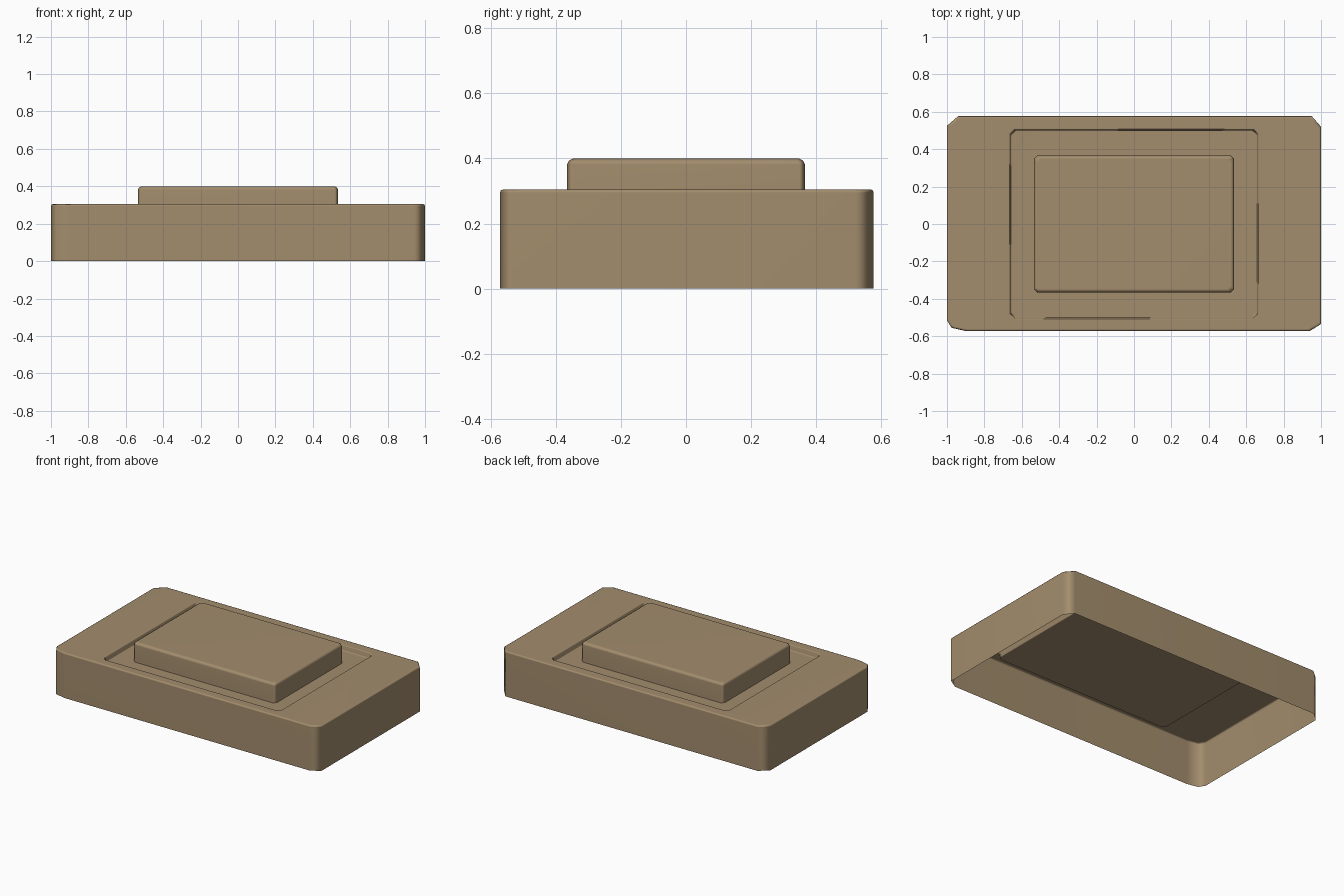
import bpy
import bmesh
import math

cube = bpy.data.objects.get("Cube")
if cube:
    bpy.data.objects.remove(cube, do_unlink=True)

tan = bpy.data.materials.new("tan")
tan.use_nodes = True
colour = (0.366, 0.266, 0.153, 1)
tan.diffuse_color = colour
tan.node_tree.nodes["Principled BSDF"].inputs["Base Color"].default_value = colour


def chamfered_rect(hx, hy, c):
    """Counter-clockwise rectangle outline with cut corners."""
    return [(hx, -hy + c), (hx, hy - c), (hx - c, hy), (c - hx, hy),
            (-hx, hy - c), (-hx, c - hy), (c - hx, -hy), (hx - c, -hy)]


def loft(bm, outline, profile):
    """Stack rings of the outline; profile holds (inset, height) pairs."""
    rings = []
    for inset, z in profile:
        rings.append([bm.verts.new((x - math.copysign(inset, x),
                                    y - math.copysign(inset, y), z))
                      for x, y in outline])
    n = len(outline)
    for a, b in zip(rings, rings[1:]):
        for i in range(n):
            j = (i + 1) % n
            bm.faces.new((a[i], a[j], b[j], b[i]))
    return rings


def ring_edges(bm, ring):
    return [bm.edges.get((v, ring[(i + 1) % len(ring)])) for i, v in enumerate(ring)]


def finish(bm, name):
    mesh = bpy.data.meshes.new(name)
    bm.to_mesh(mesh)
    bm.free()
    mesh.materials.append(tan)
    obj = bpy.data.objects.new(name, mesh)
    bpy.context.collection.objects.link(obj)
    bpy.ops.object.select_all(action='DESELECT')
    obj.select_set(True)
    bpy.context.view_layer.objects.active = obj
    bpy.ops.object.shade_smooth_by_angle(angle=math.radians(62))
    weighted = obj.modifiers.new("weighted_normals", 'WEIGHTED_NORMAL')
    weighted.keep_sharp = True


# Open-bottomed base shell with slightly uneven cut corners
base_outline = [(1, -0.535), (1, 0.52), (0.95, 0.577), (-0.94, 0.577),
                (-1, 0.525), (-1, -0.515), (-0.975, -0.555), (-0.9, -0.572),
                (0.94, -0.572)]
bm = bmesh.new()
base = loft(bm, base_outline, [(0, 0), (0, 0.295), (0.003, 0.302), (0.01, 0.305)])

# Shallow recess sunk into the top
recess = loft(bm, chamfered_rect(0.668, 0.51, 0.025),
              [(0, 0.305), (0.006, 0.3), (0.008, 0.274), (0.014, 0.267)])
bm.faces.new(recess[-1])

# Flat rim joining the base to the recess
bmesh.ops.triangle_fill(bm, use_beauty=True, normal=(0, 0, 1),
                        edges=ring_edges(bm, base[-1]) + ring_edges(bm, recess[0]))
bmesh.ops.dissolve_limit(bm, angle_limit=0.01, verts=bm.verts, edges=bm.edges)
bmesh.ops.recalc_face_normals(bm, faces=bm.faces)
if max(bm.faces, key=lambda f: f.calc_area()).normal.z < 0:
    bmesh.ops.reverse_faces(bm, faces=bm.faces)
finish(bm, "base_shell")

# Raised block standing in the recess
bm = bmesh.new()
block = loft(bm, chamfered_rect(0.535, 0.366, 0.018),
             [(0, 0.267), (0, 0.382), (0.006, 0.393), (0.018, 0.4)])
bm.faces.new(block[-1])
finish(bm, "raised_block")
